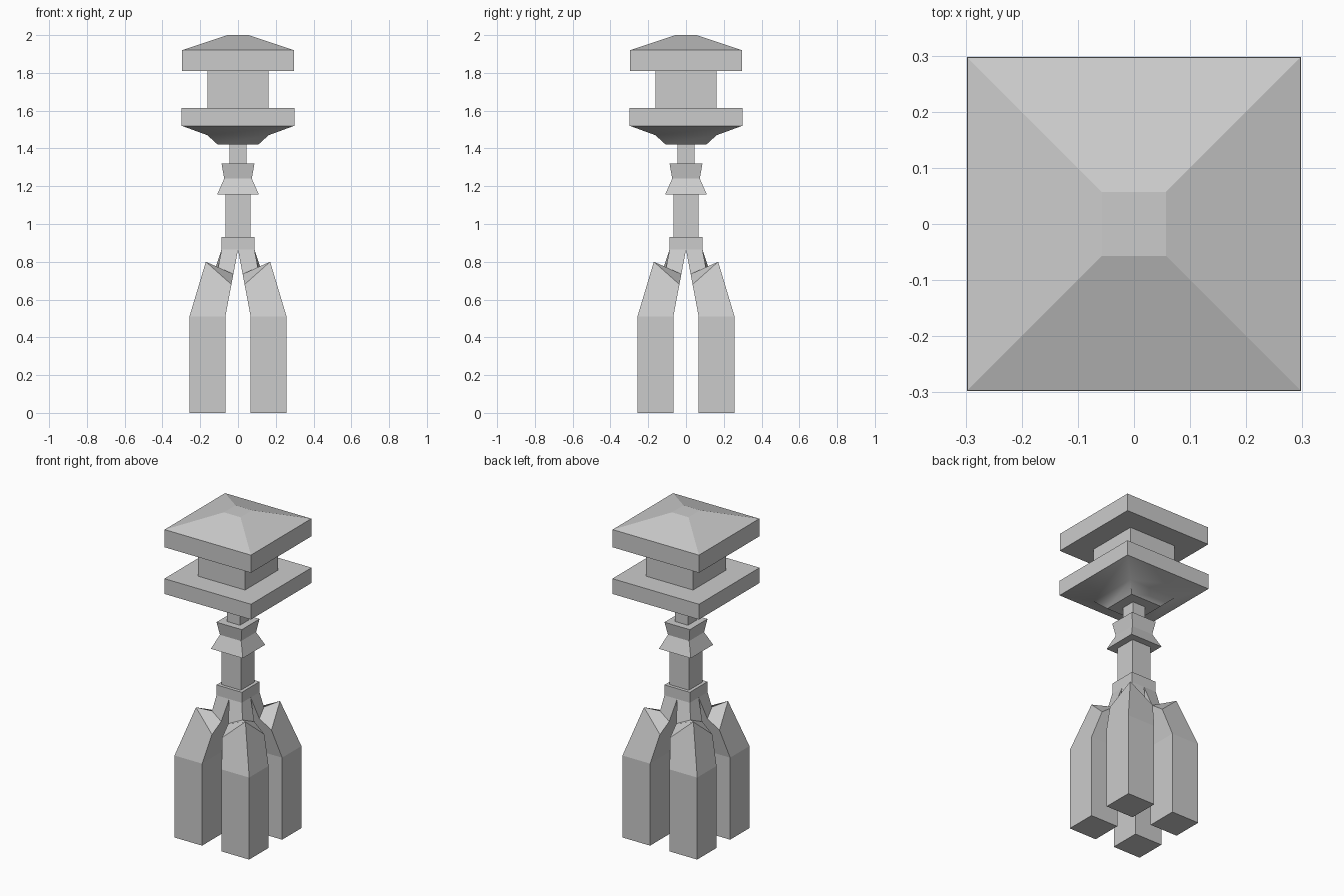
import bpy
import bmesh
import math

if "Cube" in bpy.data.objects:
    bpy.data.objects.remove(bpy.data.objects["Cube"])


def finish(name, bm):
    bmesh.ops.recalc_face_normals(bm, faces=bm.faces)
    mesh = bpy.data.meshes.new(name)
    bm.to_mesh(mesh)
    bm.free()
    ob = bpy.data.objects.new(name, mesh)
    bpy.context.collection.objects.link(ob)
    return ob


def square_loft(name, profile):
    """Closed square solid through (half width, height) rings."""
    bm = bmesh.new()
    rings = [[bm.verts.new((sx * w, sy * w, z))
              for sx, sy in ((-1, -1), (1, -1), (1, 1), (-1, 1))]
             for w, z in profile]
    for a, b in zip(rings, rings[1:]):
        for i in range(4):
            j = (i + 1) % 4
            bm.faces.new((a[i], a[j], b[j], b[i]))
    bm.faces.new(rings[0][::-1])
    bm.faces.new(rings[-1])
    return finish(name, bm)


# Lantern head
square_loft("roof", [(0.297, 1.81), (0.297, 1.92), (0.057, 2.0)])
square_loft("head_core", [(0.162, 1.615), (0.162, 1.81)])
tray = square_loft("tray", [(0.107, 1.42), (0.162, 1.47), (0.298, 1.52), (0.298, 1.615)])
bpy.context.view_layer.objects.active = tray
tray.select_set(True)
bpy.ops.object.shade_smooth_by_angle(angle=math.radians(32))

# Stem and collars
square_loft("upper_stem", [(0.045, 1.32), (0.045, 1.42)])
square_loft("collar", [(0.11, 1.157), (0.073, 1.24), (0.087, 1.32)])
square_loft("shaft", [(0.067, 0.93), (0.067, 1.157)])
square_loft("lower_collar", [(0.087, 0.865), (0.087, 0.93)])

# One leg: straight foot, tapering shoulder with a pointed outer corner,
# notched top and a flare up to the collar; mirrored to four
INNER, OUTER, KNEE, TOP = 0.067, 0.257, 0.51, 0.865


def slot(z):
    """Half width of the V-shaped gap between legs at height z."""
    return INNER * (TOP - z) / (TOP - KNEE)


points = {
    "O": (0, 0, TOP), "K": (0.087, 0.087, TOP),
    "E": (0.105, 0.105, 0.77), "C1": (0.17, 0.17, 0.80),
    "C": (OUTER, OUTER, KNEE), "C0": (OUTER, OUTER, 0),
    "D": (INNER, INNER, KNEE), "D0": (INNER, INNER, 0),
}
for key, depth, z in (("G", 0.087, TOP), ("F", 0.13, 0.735), ("S", 0.206, 0.68)):
    points[key + "a"] = (slot(z), depth, z)
    points[key + "b"] = (depth, slot(z), z)
for key, z in (("A", KNEE), ("B", 0)):
    points[key + "a"] = (INNER, OUTER, z)
    points[key + "b"] = (OUTER, INNER, z)

bm = bmesh.new()
v = {k: bm.verts.new(p) for k, p in points.items()}
faces = ["O Ga K Gb", "Ba C0 Bb D0"]
for s in "ab":
    faces += [t.replace("*", s) for t in (
        "G* K E F*", "F* E C1 S*", "S* C1 C A*", "A* C C0 B*",
        "A* B* D0 D", "O G* F* S* A* D")]
for f in faces:
    bm.faces.new([v[k] for k in f.split()])
legs = finish("legs", bm)
mirror = legs.modifiers.new("mirror", 'MIRROR')
mirror.use_axis = (True, True, False)
